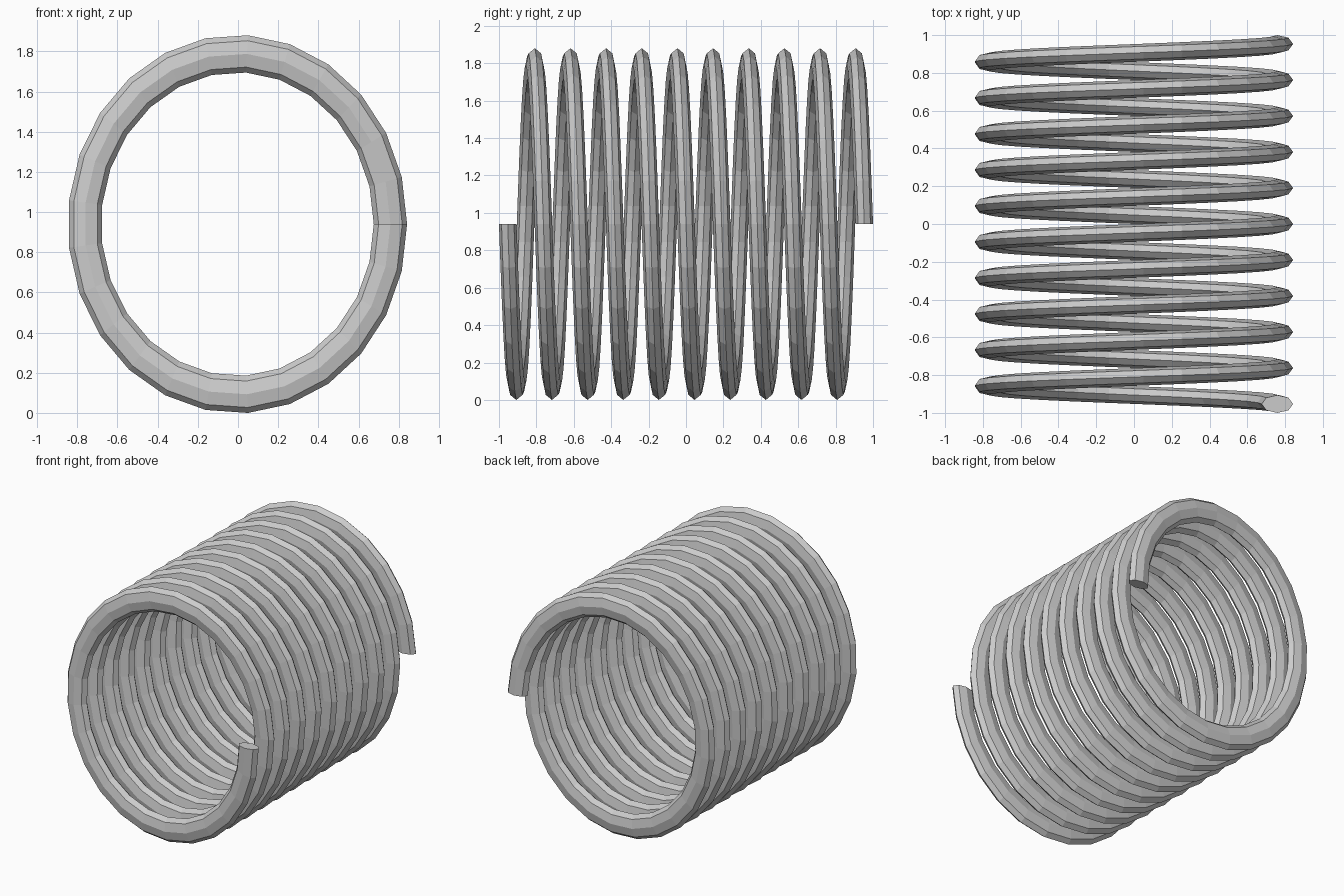
import bpy, bmesh
from math import sin, cos, tau

if "Cube" in bpy.data.objects:
    bpy.data.objects.remove(bpy.data.objects["Cube"])

TURNS, STEPS, SIDES = 10, 25, 8
RX, RZ = 0.762, 0.849            # coil radii (slightly oval)
WX, WY, WZ = 0.083, 0.047, 0.093  # wire half sizes
CX, CZ = -0.003, 0.94
Y_END = 1.0 - WY

bm = bmesh.new()

# Octagonal wire sections swept along the coil, in planes through its axis
rings = []
for i in range(TURNS * STEPS + 1):
    a = -tau * i / STEPS
    y = -Y_END + 2 * Y_END * i / (TURNS * STEPS)
    ring = []
    for k in range(SIDES):
        b = tau * k / SIDES
        ring.append(bm.verts.new((CX + (RX + WX * cos(b)) * cos(a),
                                  y + WY * sin(b),
                                  CZ + (RZ + WZ * cos(b)) * sin(a))))
    rings.append(ring)

# Wire sides
for r, s in zip(rings, rings[1:]):
    for k in range(SIDES):
        n = (k + 1) % SIDES
        bm.faces.new((r[k], r[n], s[n], s[k]))

# Flat cut ends
bm.faces.new(rings[0])
bm.faces.new(rings[-1])
bmesh.ops.recalc_face_normals(bm, faces=bm.faces[:])

mesh = bpy.data.meshes.new("coil_spring")
bm.to_mesh(mesh)
bm.free()
bpy.context.collection.objects.link(bpy.data.objects.new("coil_spring", mesh))
